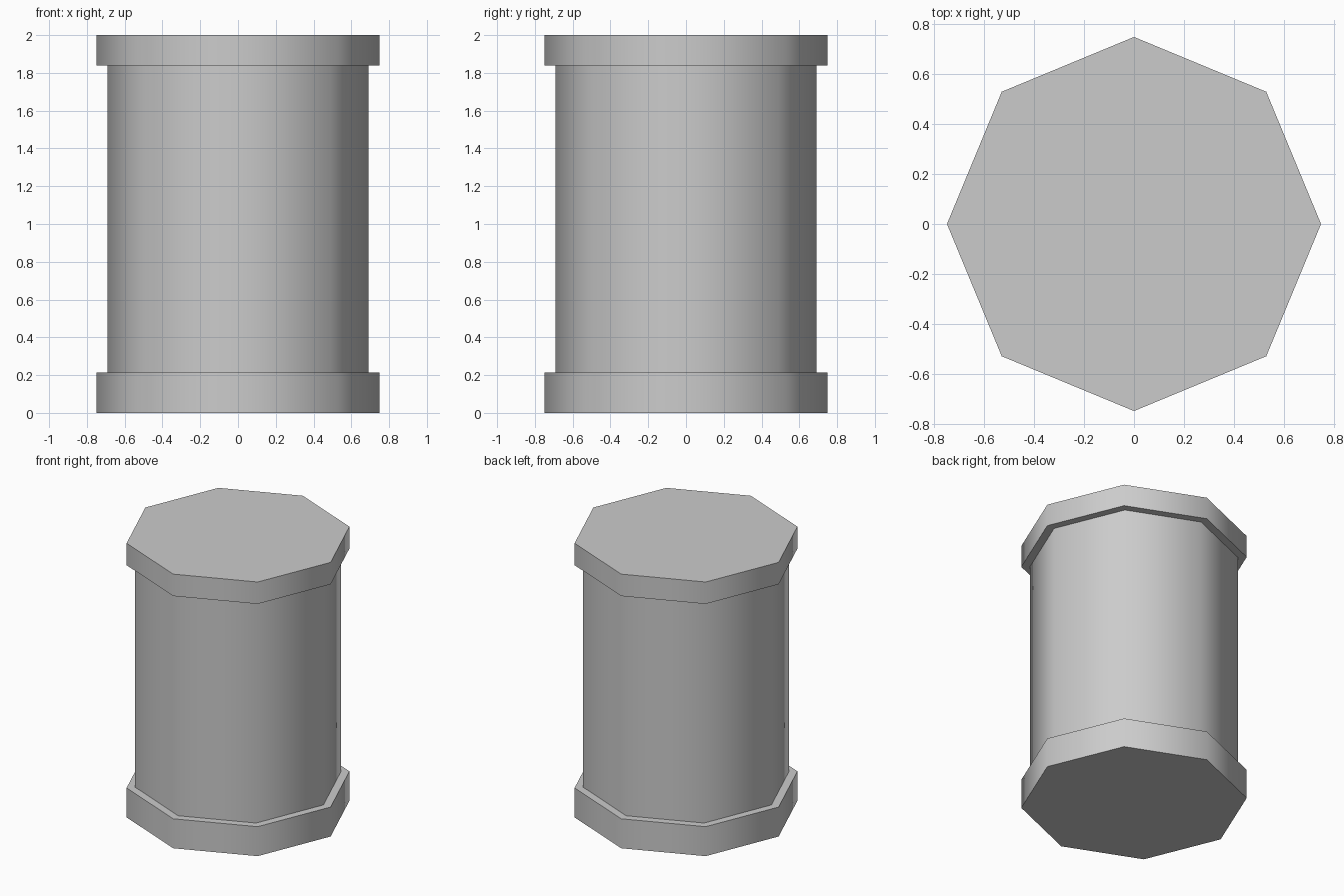
import bpy
import math

cube = bpy.data.objects.get("Cube")
if cube:
    bpy.data.objects.remove(cube, do_unlink=True)

# Plain stone grey
stone = bpy.data.materials.new("stone_grey")
stone.use_nodes = True
colour = (0.6, 0.6, 0.6, 1)
stone.diffuse_color = colour
stone.node_tree.nodes["Principled BSDF"].inputs["Base Color"].default_value = colour


def octagon(name, radius, bottom, top):
    """Eight-sided drum with corners on the axes and softened sides."""
    bpy.ops.mesh.primitive_cylinder_add(
        vertices=8, radius=radius, depth=top - bottom,
        location=(0, 0, (bottom + top) / 2))
    part = bpy.context.object
    part.name = name
    part.data.materials.append(stone)
    bpy.ops.object.shade_smooth_by_angle(angle=math.radians(60))
    return part


# Base slab, shaft and top slab
octagon("column_base", 0.748, 0, 0.215)
octagon("column_shaft", 0.69, 0.215, 1.84)
octagon("column_cap", 0.748, 1.84, 2)
